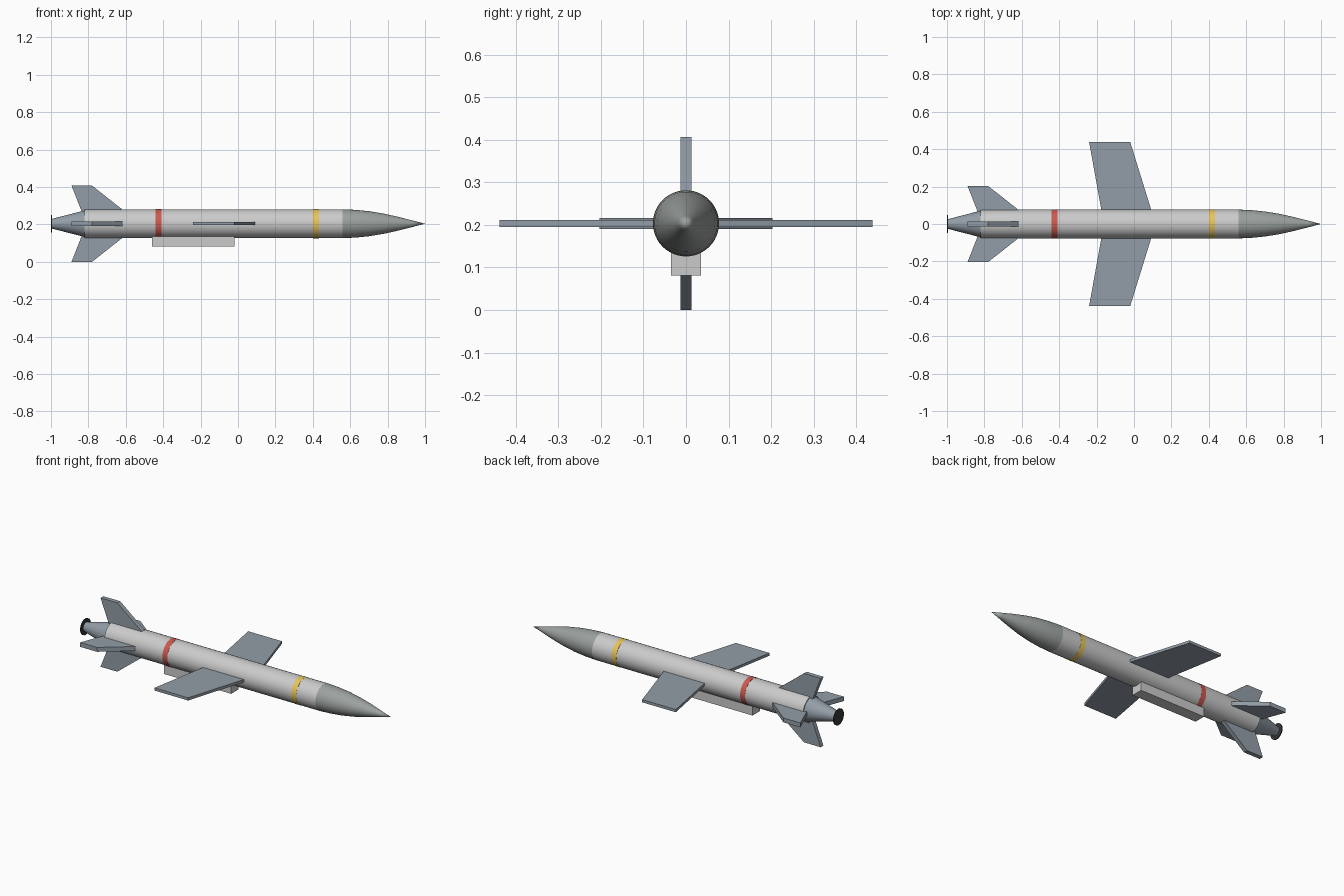
import bpy, bmesh, math
from mathutils import Matrix, Vector

if "Cube" in bpy.data.objects:
    bpy.data.objects.remove(bpy.data.objects["Cube"])

ZC = 0.2035   # height of the body axis
R = 0.077     # body radius


def mat(name, rgb):
    m = bpy.data.materials.new(name)
    m.diffuse_color = (*rgb, 1)
    m.use_nodes = True
    m.node_tree.nodes["Principled BSDF"].inputs["Base Color"].default_value = m.diffuse_color
    return m


WHITE = mat("light_grey", (0.70, 0.72, 0.70))
DARK = mat("nose_grey", (0.33, 0.36, 0.35))
SLATE = mat("slate", (0.29, 0.34, 0.39))
RED = mat("red", (0.60, 0.10, 0.08))
YELLOW = mat("yellow", (0.80, 0.55, 0.10))
BLACK = mat("black", (0.04, 0.04, 0.04))


def finish(name, bm, material, smooth=False):
    bmesh.ops.recalc_face_normals(bm, faces=bm.faces[:])
    me = bpy.data.meshes.new(name)
    bm.to_mesh(me)
    bm.free()
    ob = bpy.data.objects.new(name, me)
    bpy.context.collection.objects.link(ob)
    me.materials.append(material)
    if smooth:
        bpy.ops.object.select_all(action='DESELECT')
        ob.select_set(True)
        bpy.context.view_layer.objects.active = ob
        bpy.ops.object.shade_smooth_by_angle(angle=math.radians(35))
    return ob


def lathe(name, profile, material, segs=48):
    """Revolve (x, radius) points around the body axis."""
    bm = bmesh.new()
    pts = [bm.verts.new((x, 0, r)) for x, r in profile]
    edges = [bm.edges.new(p) for p in zip(pts, pts[1:])]
    bmesh.ops.spin(bm, geom=pts + edges, cent=(0, 0, 0), axis=(1, 0, 0),
                   angle=2 * math.pi, steps=segs)
    bmesh.ops.remove_doubles(bm, verts=bm.verts[:], dist=1e-5)
    bmesh.ops.translate(bm, verts=bm.verts[:], vec=(0, 0, ZC))
    return finish(name, bm, material, True)


def blade(name, outline, thickness, angle, material):
    """Flat plate from (x, span) outline, rotated about the body axis."""
    bm = bmesh.new()
    face = bm.faces.new([bm.verts.new((x, s, -thickness / 2)) for x, s in outline])
    ext = bmesh.ops.extrude_face_region(bm, geom=[face])
    top = [v for v in ext["geom"] if isinstance(v, bmesh.types.BMVert)]
    bmesh.ops.translate(bm, verts=top, vec=(0, 0, thickness))
    bm.transform(Matrix.Translation((0, 0, ZC)) @ Matrix.Rotation(angle, 4, 'X'))
    return finish(name, bm, material)


# Fuselage, nose, tail and nozzle
lathe("body", [(-0.82, 0), (-0.82, R), (0.56, R), (0.56, 0)], WHITE)
lathe("nose_cone", [(0.56, 0), (0.56, R), (0.63, 0.074), (0.70, 0.067), (0.78, 0.054),
                    (0.86, 0.036), (0.93, 0.018), (1.0, 0)], DARK)
lathe("tail_cone", [(-0.82, 0), (-0.82, 0.071), (-0.995, 0.026), (-0.995, 0)], SLATE)
lathe("nozzle", [(-1.0, 0), (-1.0, 0.047), (-0.994, 0.047), (-0.994, 0)], BLACK)

# Painted bands
for name, x0, x1, m in (("red_band", -0.44, -0.408, RED),
                        ("yellow_band", 0.402, 0.434, YELLOW)):
    lathe(name, [(x0, R - 0.004), (x0, R + 0.0008), (x1, R + 0.0008), (x1, R - 0.004)], m)

# Main wings
wing = [(0.10, 0.05), (-0.02, 0.438), (-0.24, 0.438), (-0.17, 0.05)]
for name, a in (("wing_left", 0), ("wing_right", math.pi)):
    blade(name, wing, 0.016, a, SLATE)

# Four tail fins
fin = [(-0.585, 0.05), (-0.78, 0.2035), (-0.89, 0.2035), (-0.83, 0.05)]
for i in range(4):
    blade(f"tail_fin_{i + 1}", fin, 0.026, i * math.pi / 2, SLATE)

# Belly fairing
bm = bmesh.new()
bmesh.ops.create_cube(bm, size=1, matrix=Matrix.Translation((-0.24, 0, 0.115))
                      @ Matrix.Diagonal((0.44, 0.07, 0.068, 1)))
finish("belly_fairing", bm, WHITE)
